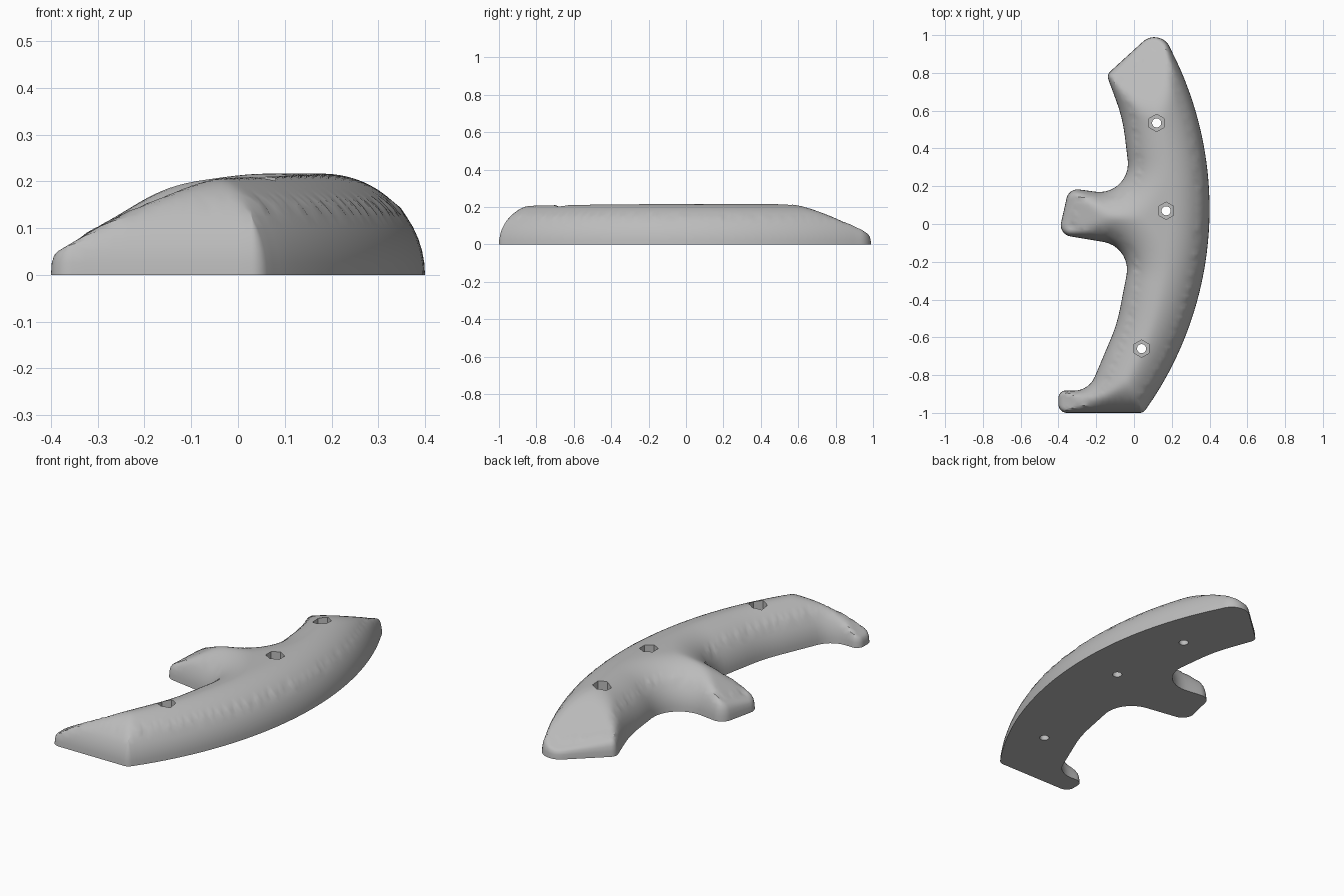
import bpy, bmesh, math
from mathutils import Vector
from mathutils.geometry import delaunay_2d_cdt

if "Cube" in bpy.data.objects:
    bpy.data.objects.remove(bpy.data.objects["Cube"])

HEIGHT = 0.217   # also the radius of the rounded rim
STEP = 0.016     # spacing of the inner surface points
RING_LIMIT = 0.045


# Outline: large outer arc, then corners as (x, y, fillet radius)
ARC_R, ARC_Y, ARC_X = 1.841, 0.08, 0.4
corners = []
for i in range(41):
    y = -0.92 + 1.84 * i / 40
    x = ARC_X - ARC_R + math.sqrt(ARC_R ** 2 - (y - ARC_Y) ** 2)
    corners.append((x, y, 0))
corners += [
    (0.14, 1.05, 0.09), (-0.145, 0.79, 0.04), (-0.06, 0.56, 0.8),      # back end
    (-0.01, 0.145, 0.15), (-0.345, 0.19, 0.06),                        # side prong
    (-0.4, -0.055, 0.06), (-0.01, -0.12, 0.15),
    (-0.09, -0.53, 0.8), (-0.24, -0.885, 0.12), (-0.4, -0.88, 0.04),   # front foot
    (-0.4, -1, 0.045), (0.05, -1, 0.04),
]


def fillet(prev, cur, nxt):
    """Points of the rounded corner at cur."""
    p, r = Vector(cur[:2]), cur[2]
    if r == 0:
        return [p]
    u = (Vector(prev[:2]) - p).normalized()
    v = (Vector(nxt[:2]) - p).normalized()
    half = u.angle(v) / 2
    center = p + (u + v).normalized() * r / math.sin(half)
    a = p + u * r / math.tan(half) - center
    b = p + v * r / math.tan(half) - center
    sweep = math.atan2(a.x * b.y - a.y * b.x, a.dot(b))
    n = max(4, int(abs(sweep) / 0.16))
    pts = []
    for k in range(n + 1):
        t = sweep * k / n
        c, s = math.cos(t), math.sin(t)
        pts.append(center + Vector((a.x * c - a.y * s, a.x * s + a.y * c)))
    return pts


rough = []
for i, cur in enumerate(corners):
    rough += fillet(corners[i - 1], cur, corners[(i + 1) % len(corners)])
outline = []
for a, b in zip(rough, rough[1:] + rough[:1]):
    n = max(1, math.ceil((b - a).length / 0.03))
    outline += [a.lerp(b, k / n) for k in range(n)]
segments = list(zip(outline, outline[1:] + outline[:1]))
seg_data = [(a.x, a.y, b.x - a.x, b.y - a.y) for a, b in segments]


def depth(x, y):
    """Distance to the outline, positive inside."""
    best, inside = 9.0, False
    for ax, ay, dx, dy in seg_data:
        px, py = x - ax, y - ay
        t = min(1, max(0, (px * dx + py * dy) / (dx * dx + dy * dy)))
        best = min(best, (px - t * dx) ** 2 + (py - t * dy) ** 2)
        if (ay > y) != (ay + dy > y) and px < dx * py / dy:
            inside = not inside
    return math.sqrt(best) * (1 if inside else -1)


def soft_min(a, b, k=0.03):
    h = max(k - abs(a - b), 0) / k
    return min(a, b) - h * h * k / 4


def height(x, y, d):
    """Rounded rim, cut by the sloping side and back facets."""
    e = HEIGHT - min(max(d, 0), HEIGHT)
    z = math.sqrt(HEIGHT ** 2 - e * e)
    z = soft_min(z, 0.06 + 0.6 * (x + 0.37))
    z = soft_min(z, HEIGHT - 0.5 * (-0.5 * x + 0.87 * y - 0.46))
    return max(z, 0)


# Surface points: rings close to the rim, an even grid further in
points = list(outline)
for k in range(1, 6):
    off = HEIGHT * (1 - math.cos(math.radians(7 * k)))
    for i, p in enumerate(outline):
        tangent = outline[(i + 1) % len(outline)] - outline[i - 1]
        q = p + Vector((-tangent.y, tangent.x)).normalized() * off
        if depth(q.x, q.y) > off * 0.97:
            points.append(q)
for i in range(int(0.84 / STEP)):
    for j in range(int(2.04 / STEP)):
        q = Vector((-0.42 + i * STEP, -1.02 + j * STEP))
        if depth(q.x, q.y) > RING_LIMIT + 0.003:
            points.append(q)

flat = delaunay_2d_cdt(points, [], [list(range(len(outline)))], 1, 1e-6)
bm = bmesh.new()
verts, inner = [], []
for p in flat[0]:
    d = depth(p.x, p.y)
    v = bm.verts.new((p.x, p.y, 0 if d < 1e-5 else height(p.x, p.y, d)))
    verts.append(v)
    if d > RING_LIMIT:
        inner.append(v)
for f in flat[2]:
    bm.faces.new([verts[i] for i in f])
for _ in range(3):
    bmesh.ops.smooth_vert(bm, verts=inner, factor=0.5, use_axis_z=True)
loose = [v for v in bm.verts if not v.link_faces]
bmesh.ops.delete(bm, geom=loose, context='VERTS')

# Flat underside
rim = [e for e in bm.edges if e.is_boundary]
base = bmesh.ops.holes_fill(bm, edges=rim, sides=0)["faces"]
bmesh.ops.triangulate(bm, faces=base)
bmesh.ops.recalc_face_normals(bm, faces=bm.faces[:])
mesh = bpy.data.meshes.new("grip_body")
bm.to_mesh(mesh)
bm.free()
body = bpy.data.objects.new("grip_body", mesh)
bpy.context.collection.objects.link(body)

grey = bpy.data.materials.new("plain_grey")
grey.use_nodes = True
grey.diffuse_color = (0.5, 0.5, 0.5, 1)
grey.node_tree.nodes["Principled BSDF"].inputs["Base Color"].default_value = (0.5, 0.5, 0.5, 1)
mesh.materials.append(grey)


def activate(obj):
    bpy.ops.object.select_all(action='DESELECT')
    obj.select_set(True)
    bpy.context.view_layer.objects.active = obj


def drill(x, y, sides, radius, low, high):
    """Cut a straight hole into the body."""
    bpy.ops.mesh.primitive_cylinder_add(vertices=sides, radius=radius, depth=high - low,
                                        location=(x, y, (low + high) / 2))
    cutter = bpy.context.object
    cutter.name = "hole_cutter"
    cutter.hide_render = True
    cutter.data.materials.append(grey)
    activate(body)
    mod = body.modifiers.new("hole", 'BOOLEAN')
    mod.operation, mod.solver, mod.object = 'DIFFERENCE', 'EXACT', cutter
    bpy.ops.object.modifier_apply(modifier=mod.name)
    bpy.data.objects.remove(cutter)


# Three bolt holes with hexagonal pockets
for x, y in ((0.12, 0.535), (0.17, 0.07), (0.04, -0.66)):
    drill(x, y, 6, 0.046, 0.11, 0.4)
    drill(x, y, 24, 0.024, -0.1, 0.4)

activate(body)
bpy.ops.object.shade_smooth_by_angle(angle=math.radians(35))
